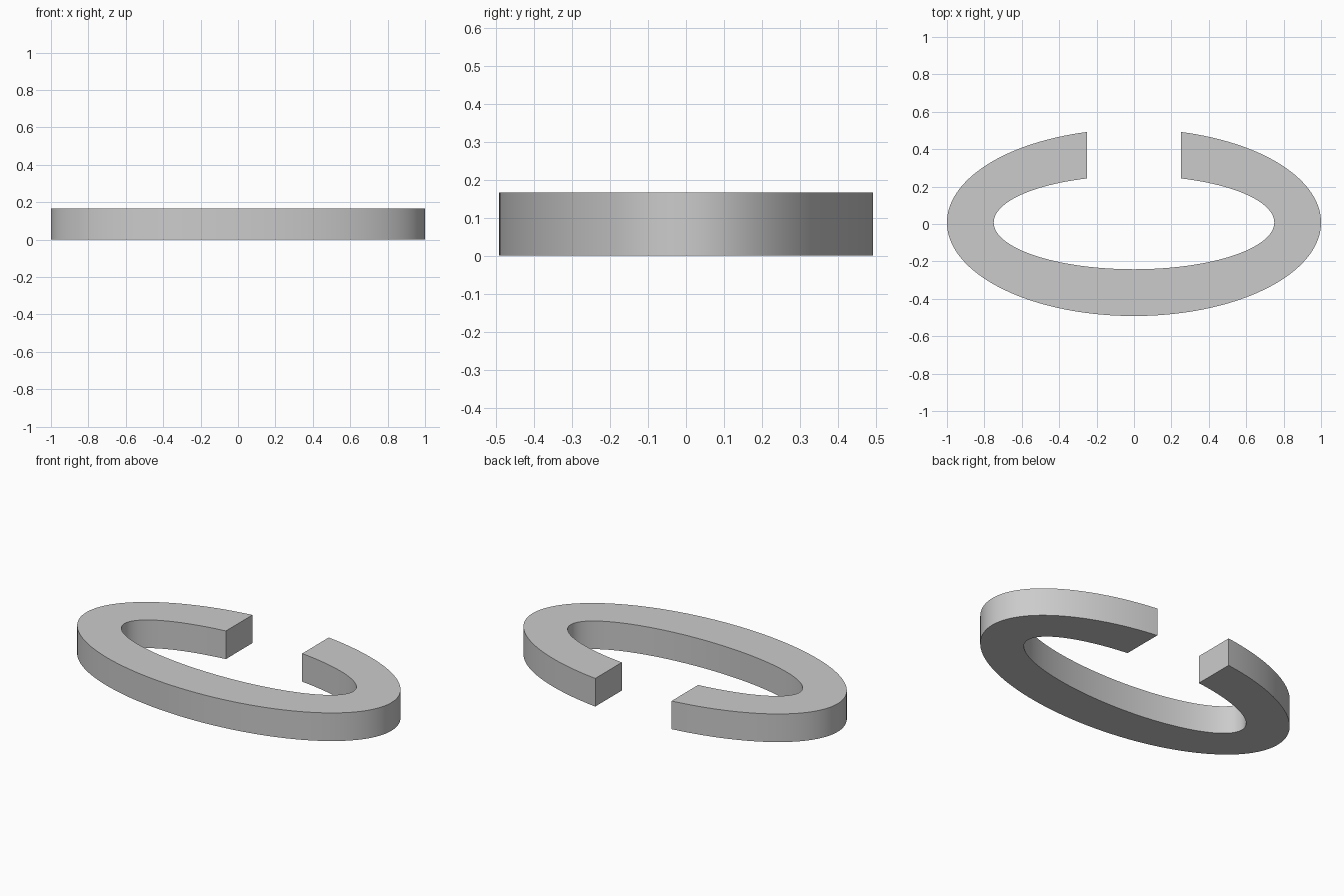
import bpy
import bmesh
from math import acos, cos, sin, pi, radians

cube = bpy.data.objects.get("Cube")
if cube:
    bpy.data.objects.remove(cube, do_unlink=True)

HEIGHT = 1 / 6
HALF_GAP = 0.25
CENTRE_Y = 0.008
STEPS = 128

# Plain grey material
grey = bpy.data.materials.new("light_grey")
grey.use_nodes = True
colour = (0.6, 0.6, 0.6, 1)
grey.diffuse_color = colour
grey.node_tree.nodes["Principled BSDF"].inputs["Base Color"].default_value = colour


def open_ellipse(a, b):
    """Points from the left gap edge, round the front, to the right gap edge."""
    start = acos(-HALF_GAP / a)
    sweep = 2 * (pi - start) + 2 * (start - pi / 2) + 2 * (start - pi / 2)
    sweep = 2 * pi - 2 * (start - pi / 2)
    return [(a * cos(start + sweep * i / STEPS),
             CENTRE_Y + b * sin(start + sweep * i / STEPS))
            for i in range(STEPS + 1)]


# Flat band between the two open ellipses, extruded upward
bm = bmesh.new()
outer, inner = ([bm.verts.new((x, y, 0)) for x, y in open_ellipse(a, b)]
                for a, b in ((1, 0.5), (0.75, 0.25)))
for i in range(STEPS):
    bm.faces.new((outer[i], outer[i + 1], inner[i + 1], inner[i]))
result = bmesh.ops.extrude_face_region(bm, geom=bm.faces[:])
top = [v for v in result["geom"] if isinstance(v, bmesh.types.BMVert)]
bmesh.ops.translate(bm, verts=top, vec=(0, 0, HEIGHT))
bmesh.ops.recalc_face_normals(bm, faces=bm.faces[:])

mesh = bpy.data.meshes.new("open_oval_ring")
bm.to_mesh(mesh)
bm.free()
mesh.materials.append(grey)
ring = bpy.data.objects.new("open_oval_ring", mesh)
bpy.context.collection.objects.link(ring)

# Smooth curved walls, sharp rims and gap ends
bpy.ops.object.select_all(action="DESELECT")
ring.select_set(True)
bpy.context.view_layer.objects.active = ring
bpy.ops.object.shade_smooth_by_angle(angle=radians(30))
